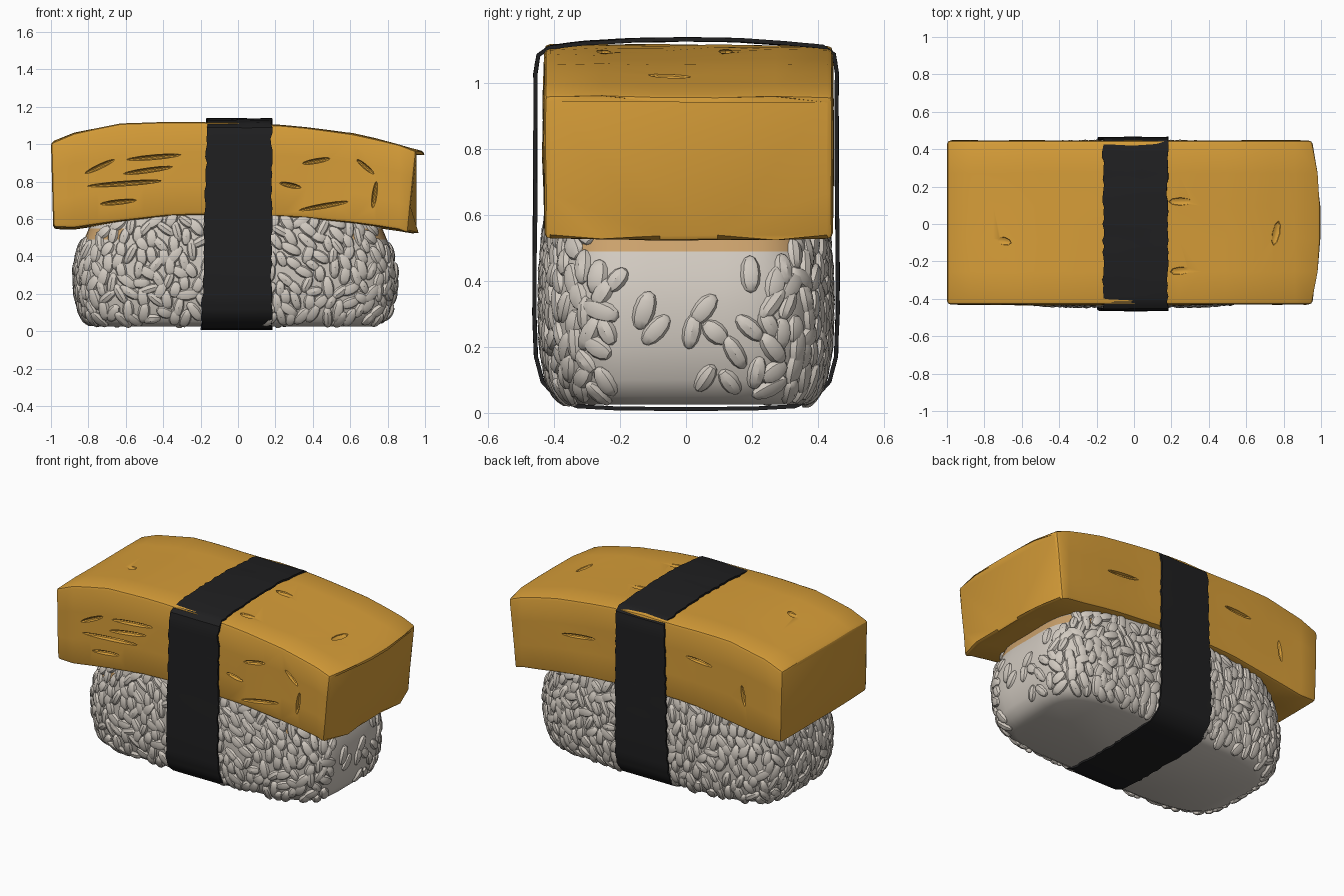
import bpy, bmesh, math, random
from mathutils import Vector, Matrix, noise

if "Cube" in bpy.data.objects:
    bpy.data.objects.remove(bpy.data.objects["Cube"])

random.seed(7)


def material(name, rgb):
    m = bpy.data.materials.new(name)
    m.diffuse_color = (*rgb, 1)
    m.use_nodes = True
    m.node_tree.nodes["Principled BSDF"].inputs["Base Color"].default_value = m.diffuse_color
    return m


EGG = material("egg_yellow", (0.68, 0.34, 0.04))
RICE = material("rice_white", (0.64, 0.59, 0.53))
TAN = material("soaked_rice_tan", (0.60, 0.36, 0.15))
NORI = material("seaweed_black", (0.014, 0.014, 0.015))


def add_object(name, bm, *mats):
    me = bpy.data.meshes.new(name)
    bm.to_mesh(me)
    bm.free()
    ob = bpy.data.objects.new(name, me)
    bpy.context.collection.objects.link(ob)
    for m in mats:
        me.materials.append(m)
    return ob


def activate(ob):
    bpy.ops.object.select_all(action='DESELECT')
    ob.select_set(True)
    bpy.context.view_layer.objects.active = ob


def smooth(ob, deg):
    activate(ob)
    bpy.ops.object.shade_smooth_by_angle(angle=math.radians(deg))


def loft(rings, cap=True):
    """Skin a list of closed rings of points."""
    bm = bmesh.new()
    vs = [[bm.verts.new(p) for p in r] for r in rings]
    n = len(vs[0])
    for a, b in zip(vs, vs[1:]):
        for i in range(n):
            bm.faces.new((a[i], a[(i + 1) % n], b[(i + 1) % n], b[i]))
    if cap:
        bm.faces.new(vs[0])
        bm.faces.new(vs[-1])
    bmesh.ops.recalc_face_normals(bm, faces=bm.faces)
    return bm


def lerp_table(table, k):
    """Interpolate rows keyed by their first value."""
    for a, b in zip(table, table[1:]):
        if k <= b[0]:
            f = (k - a[0]) / (b[0] - a[0])
            return [u + (v - u) * f for u, v in zip(a[1:], b[1:])]
    return table[-1][1:]


# --- Egg slab: arched profile (x, bottom z, top z) ---
EGG_PROFILE = [(-1.0, 0.55, 1.01), (-0.88, 0.545, 1.06), (-0.62, 0.585, 1.112),
               (-0.35, 0.617, 1.118), (0.0, 0.625, 1.115), (0.3, 0.61, 1.095),
               (0.6, 0.58, 1.06), (0.82, 0.545, 1.01), (0.985, 0.52, 0.96)]
section = ([(t, 0) for t in (-1, -.6, -.2, .2, .6)] + [(1, t) for t in (0, .33, .67)]
           + [(t, 1) for t in (1, .6, .2, -.2, -.6)] + [(-1, t) for t in (1, .67, .33)])
rings = []
for i in range(17):
    x = -1.0 + 1.985 * i / 16
    zb, zt = lerp_table(EGG_PROFILE, x)
    ring = []
    for y, v in section:
        px = x
        if i == 16:                       # bowed, leaning right end
            px = 0.998 - 0.045 * y ** 4 - 0.045 * (1 - v)
        if i == 0:
            px = x + 0.012 * (1 - v)
        p = Vector((px, 0.008 + 0.438 * y, zb + (zt - zb) * v))
        bump = noise.noise(p * 3.1) * 0.010
        p.z += bump if v in (0, 1) else 0
        p.y += bump * 0.8 * y if 0 < v < 1 else 0
        ring.append(p)
    rings.append(ring)
egg = add_object("egg_slab", loft(rings), EGG)
bev = egg.modifiers.new("soft_edges", 'BEVEL')
bev.width, bev.segments, bev.limit_method = 0.018, 2, 'ANGLE'
bev.angle_limit = math.radians(45)

# Creases in the egg: (x, height or depth, length, angle)
FRONT = [(-.45, .93, .30, 5), (-.74, .88, .18, 25), (-.48, .86, .28, 8), (-.60, .79, .42, 4),
         (-.64, .69, .20, 6), (.28, .78, .12, -12), (.42, .91, .16, 10), (.68, .88, .13, -40),
         (.73, .73, .15, 82), (.46, .67, .28, 10)]
BACK = [(-.72, .78, .14, 80), (-.4, .92, .2, 5), (.45, .85, .25, -6)]
TOP = [(-.70, -.09, .10, -15), (.76, -.05, .14, 78), (.25, .12, .14, 0), (.25, -.25, .12, 5)]
bm = bmesh.new()


def crease(loc, length, rot):
    m = Matrix.Translation(loc) @ rot @ Matrix.Diagonal((length / 2, 0.022, 0.013, 1))
    bmesh.ops.create_uvsphere(bm, u_segments=8, v_segments=6, radius=1, matrix=m)


for x, z, l, a in FRONT:
    crease((x, -0.432, z), l, Matrix.Rotation(-math.radians(a), 4, 'Y'))
for x, z, l, a in BACK:
    crease((x, 0.448, z), l, Matrix.Rotation(-math.radians(a), 4, 'Y'))
for x, y, l, a in TOP:
    z = lerp_table(EGG_PROFILE, x)[1]
    tilt = Matrix.Rotation(0.25 if x > .5 else 0, 4, 'Y')
    crease((x, y, z), l, tilt @ Matrix.Rotation(math.radians(a), 4, 'Z'))
cutter = add_object("crease_cutter", bm)
cutter.hide_render = True
cut = egg.modifiers.new("creases", 'BOOLEAN')
cut.operation, cut.object, cut.solver = 'DIFFERENCE', cutter, 'EXACT'
activate(egg)
for name in ("soft_edges", "creases"):
    bpy.ops.object.modifier_apply(modifier=name)
bpy.data.objects.remove(cutter)
smooth(egg, 28)

# --- Rice block: rounded core (z, half length, half width) ---
RICE_PROFILE = [(0.025, .74, .34), (0.05, .795, .385), (0.1, .825, .41), (0.2, .85, .428),
                (0.33, .855, .432), (0.43, .835, .43), (0.49, .81, .425), (0.55, .785, .42),
                (0.66, .74, .40)]


def rice_point(t, z):
    a, b = lerp_table(RICE_PROFILE, z)
    c, s = math.cos(t), math.sin(t)
    e = 0.46
    return Vector((-0.013 + a * math.copysign(abs(c) ** e, c),
                   b * math.copysign(abs(s) ** e, s), z))


rings = [[rice_point(2 * math.pi * (i + .5) / 56, row[0]) for i in range(56)]
         for row in RICE_PROFILE]
bm = loft(rings)
for f in bm.faces:                        # soaked strip under the egg at both ends
    c = f.calc_center_median()
    f.material_index = int(0.49 < c.z < 0.6 and abs(c.x) > 0.6)
core = add_object("rice_block", bm, RICE, TAN)
smooth(core, 40)

# Rice grains packed over the sides
bm = bmesh.new()
placed = []
for _ in range(9000):
    # pick evenly along the outline rather than by angle
    u, w = random.choice([(random.uniform(-1, 1), random.choice((-1, 1)))] * 2
                         + [(None, random.choice((-1, 1)))])
    if u is None:
        v = random.uniform(-1, 1)
        t = math.atan2(math.copysign(abs(v) ** 2.17, v), w)
    else:
        t = math.atan2(w, math.copysign(abs(u) ** 2.17, u))
    z = random.uniform(0.055, 0.60)
    p = rice_point(t, z)
    if abs(p.x) < 0.13 or z > lerp_table(EGG_PROFILE, p.x)[0] - 0.01:
        continue
    end = abs(p.x) > 0.72 and abs(p.y) < 0.33
    if end and (z > 0.46 or (p.x > 0 and abs(p.y) < 0.24 and random.random() < 0.97)):
        continue
    if any((p - q).length_squared < 0.0027 for q in placed):
        continue
    placed.append(p)
    du = rice_point(t + 0.01, z) - rice_point(t - 0.01, z)
    dz = rice_point(t, z + 0.02) - rice_point(t, z - 0.02)
    nrm = du.cross(dz).normalized()
    axis = Matrix.Rotation(random.gauss(0, 0.55), 3, nrm) @ dz.normalized()
    side = axis.cross(nrm).normalized()
    rot = Matrix((nrm, side, axis)).transposed().to_4x4()
    size = Matrix.Diagonal((0.024, random.uniform(.028, .036), random.uniform(.045, .065), 1))
    bmesh.ops.create_uvsphere(bm, u_segments=8, v_segments=6, radius=1,
                              matrix=Matrix.Translation(p - nrm * 0.004) @ rot @ size)
grains = add_object("rice_grains", bm, RICE)
smooth(grains, 35)

# --- Seaweed band: rounded loop in y-z, ragged along its edges ---
half = [(0, .012), (.2, .013), (.33, .02), (.39, .045), (.435, .095), (.455, .17), (.46, .3),
        (.46, .45), (.458, .6), (.457, .75), (.457, .9), (.457, 1.03), (.448, 1.085),
        (.415, 1.108), (.3, 1.122), (.15, 1.131), (0, 1.134)]
loop = half + [(-y, z) for y, z in half[-2:0:-1]]
path = []
for (y0, z0), (y1, z1) in zip(loop, loop[1:] + loop[:1]):
    n = max(1, round(math.hypot(y1 - y0, z1 - z0) / 0.03))
    path += [(y0 + (y1 - y0) * k / n, z0 + (z1 - z0) * k / n) for k in range(n)]
rings = []
for f in (0, .2, .4, .6, .8, 1):
    ring = []
    for y, z in path:
        left, right = -0.165 - 0.03 * (1 - z / 1.13), 0.18
        x = left + (right - left) * f
        if f in (0, 1):
            x += random.uniform(-0.006, 0.006)
        d = noise.noise(Vector((x * 6, y * 6, z * 6))) * 0.004
        ring.append((x, y * (1 + d), z + (d if z > 0.1 else 0)))
    rings.append(ring)
band = add_object("seaweed_band", loft(rings, cap=False), NORI)
sol = band.modifiers.new("thickness", 'SOLIDIFY')
sol.thickness, sol.offset = 0.012, 0
activate(band)
bpy.ops.object.modifier_apply(modifier="thickness")
smooth(band, 35)
